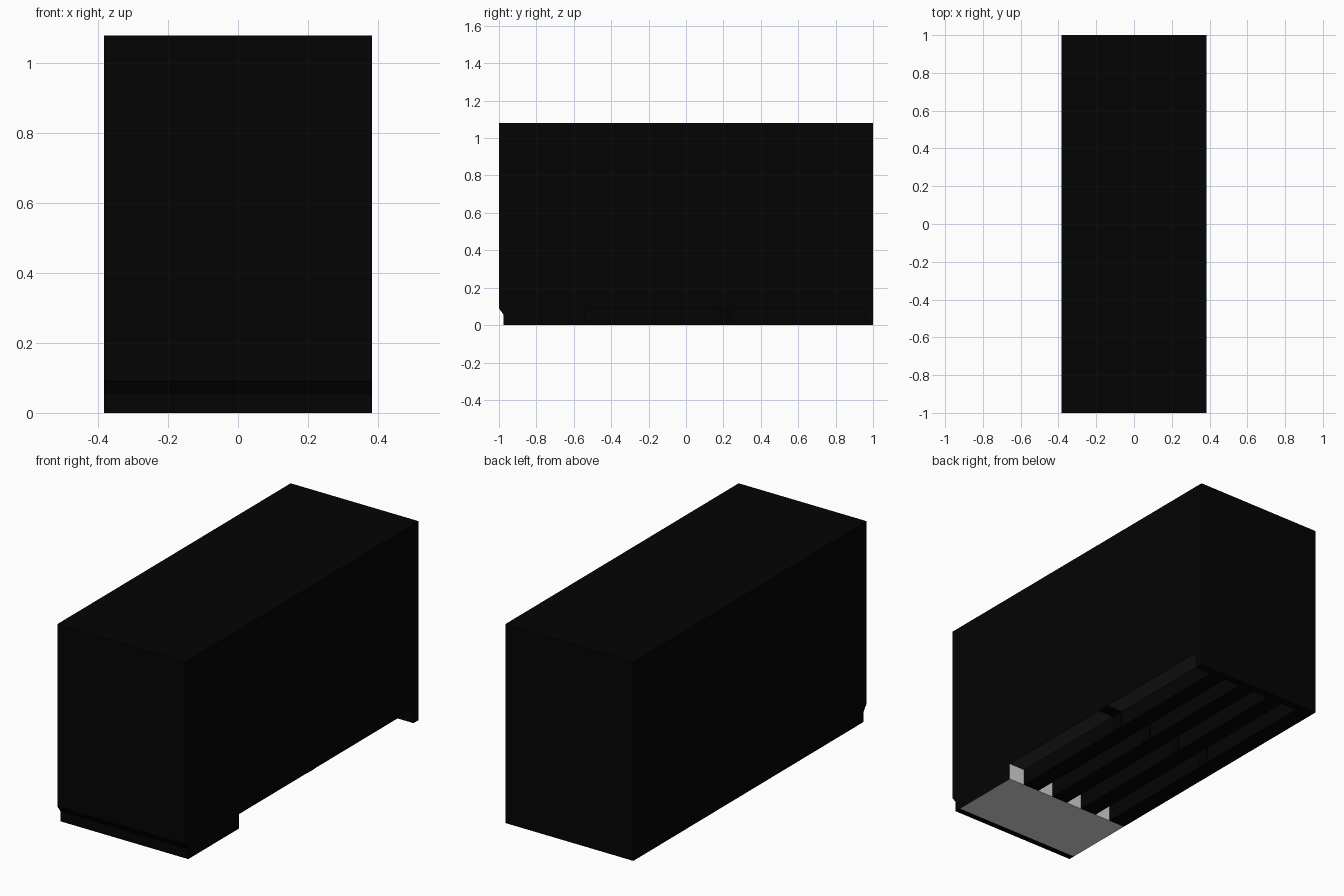
import bpy, bmesh

if "Cube" in bpy.data.objects:
    bpy.data.objects.remove(bpy.data.objects["Cube"])

W, TOP, BASE = 0.384, 1.08, 0.09     # half width, top height, underside recess height
CELL = 2 * W / 8                     # runner and gap width
Y0, Y1 = -0.54, 0.957                # recess front and back
S0, S1 = 0.175, 0.245                # dark cross band in the gaps


def material(name, v):
    m = bpy.data.materials.new(name)
    m.diffuse_color = (v, v, v, 1)
    m.use_nodes = True
    m.node_tree.nodes["Principled BSDF"].inputs["Base Color"].default_value = m.diffuse_color
    return m


black = material("black", 0.001)
deep_black = material("deep black", 0.0002)
charcoal = material("charcoal", 0.028)
grey = material("grey", 0.69)


def prism(name, x0, x1, profile, mats, rule=None):
    """Extrude a (y, z) profile along x; rule picks a material from the face normal."""
    bm = bmesh.new()
    face = bm.faces.new([bm.verts.new((x0, y, z)) for y, z in profile])
    ext = bmesh.ops.extrude_face_region(bm, geom=[face])
    moved = [v for v in ext["geom"] if isinstance(v, bmesh.types.BMVert)]
    bmesh.ops.translate(bm, verts=moved, vec=(x1 - x0, 0, 0))
    bmesh.ops.recalc_face_normals(bm, faces=bm.faces)
    bm.normal_update()
    if rule:
        for f in bm.faces:
            f.material_index = rule(f.normal)
    me = bpy.data.meshes.new(name)
    bm.to_mesh(me)
    bm.free()
    for m in mats:
        me.materials.append(m)
    ob = bpy.data.objects.new(name, me)
    bpy.context.collection.objects.link(ob)
    return ob


def box(name, x0, x1, y0, y1, z0, z1, mats, rule=None):
    return prism(name, x0, x1, [(y0, z0), (y1, z0), (y1, z1), (y0, z1)], mats, rule)


# Main cabinet with charcoal underside
box("cabinet", -W, W, -1, 1, BASE, TOP, [black, charcoal],
    lambda n: 1 if n.z < -0.5 else 0)

# Front plinth with the slanted step back under the cabinet
prism("front_plinth", -W, W,
      [(-1, BASE), (-0.975, 0.055), (-0.975, 0), (-0.94, 0), (-0.94, BASE)], [black])

# Solid front block: grey below and at the back, black on the sides
box("front_block", -W, W, -0.94, Y0, 0, BASE, [black, grey],
    lambda n: 1 if n.z < -0.5 or n.y > 0.5 else 0)

# Back panel foot and closed left skirt
box("back_foot", -W, W, Y1, 1, 0, BASE, [black])
box("left_skirt", -W, -W + CELL, Y0, Y1, 0, BASE, [black])

# Three lengthwise runners
for i in range(3):
    x = -W + CELL * (2 + 2 * i)
    box(f"runner_{i + 1}", x, x + CELL, Y0, Y1, 0, BASE, [black])

# Dark band lining the ceiling and inner wall of each gap
for i in range(4):
    x = -W + CELL * (1 + 2 * i)
    box(f"band_ceiling_{i + 1}", x, x + CELL, S0, S1, BASE - 0.002, BASE, [deep_black])
    box(f"band_wall_{i + 1}", x, x + 0.002, S0, S1, 0, BASE, [deep_black])
